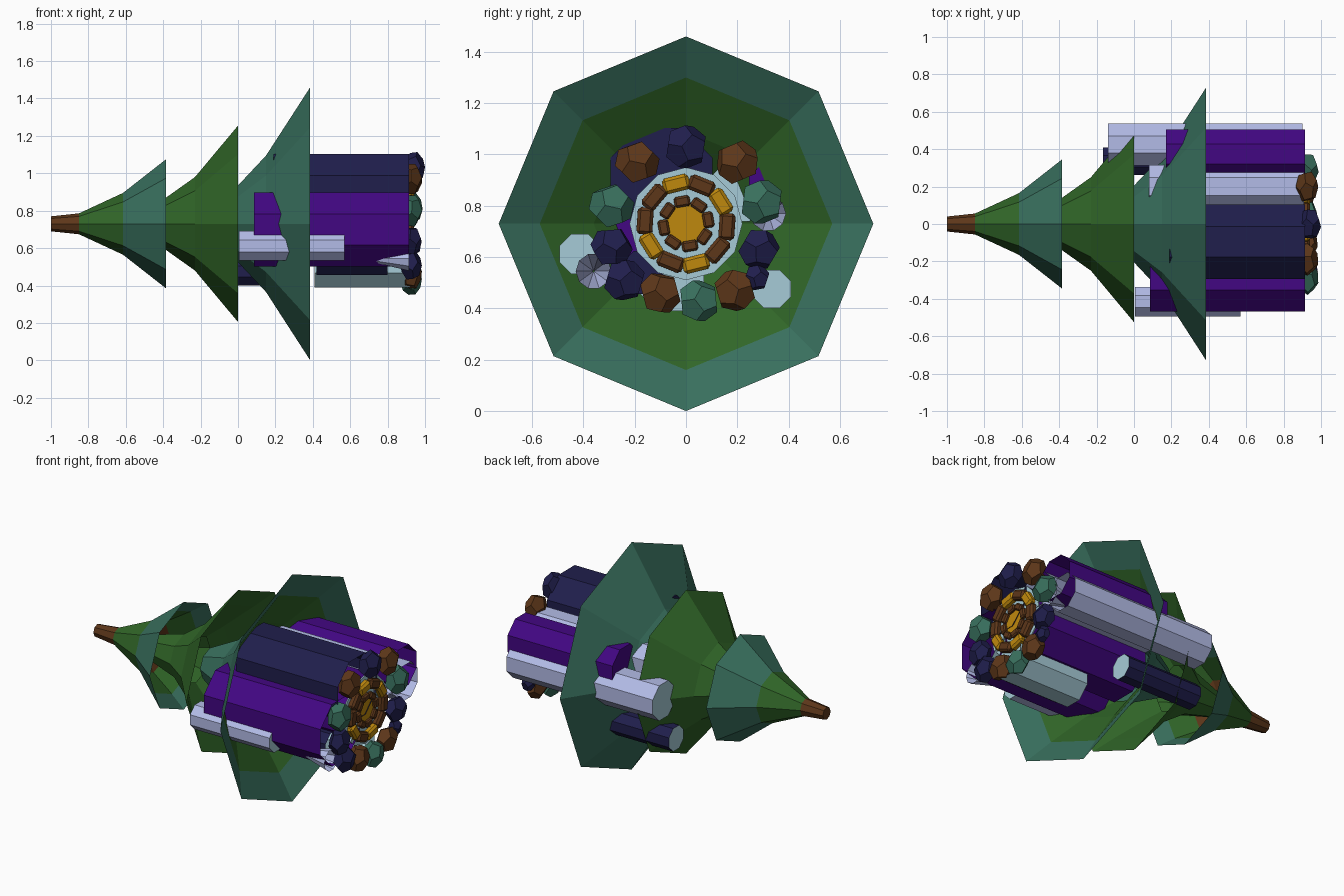
import bpy, bmesh, math, random
from mathutils import Vector, Matrix

if "Cube" in bpy.data.objects:
    bpy.data.objects.remove(bpy.data.objects["Cube"])

random.seed(4)
CZ = 0.73  # height of the long axis

def mat(name, rgb):
    m = bpy.data.materials.new(name)
    m.diffuse_color = (*rgb, 1)
    m.use_nodes = True
    m.node_tree.nodes["Principled BSDF"].inputs["Base Color"].default_value = m.diffuse_color
    return m

M = {
    "green": mat("leaf green", (0.030, 0.132, 0.021)),
    "teal": mat("pine teal", (0.040, 0.16, 0.11)),
    "brown": mat("bark brown", (0.110, 0.038, 0.010)),
    "navy": mat("navy", (0.014, 0.013, 0.072)),
    "purple": mat("purple", (0.055, 0.002, 0.225)),
    "lavender": mat("lavender", (0.45, 0.50, 0.80)),
    "pale": mat("pale blue", (0.38, 0.60, 0.68)),
    "gold": mat("gold", (0.52, 0.25, 0.004)),
}

def finish(name, bm, mats):
    me = bpy.data.meshes.new(name)
    bm.to_mesh(me)
    bm.free()
    for m in mats:
        me.materials.append(M[m])
    ob = bpy.data.objects.new(name, me)
    bpy.context.collection.objects.link(ob)
    return ob

def lathe(name, profile, bands, mats, n=8, y=0, z=CZ, phase=0, caps=()):
    """Turn (x, r) points about the x axis; bands give a material per segment,
    caps lists (profile index, material)."""
    bm = bmesh.new()
    rings = []
    for x, r in profile:
        rings.append([bm.verts.new((x, y + r * math.cos(phase + math.tau * i / n),
                                    z + r * math.sin(phase + math.tau * i / n)))
                      for i in range(n)])
    for k in range(len(rings) - 1):
        a, b = rings[k], rings[k + 1]
        for i in range(n):
            j = (i + 1) % n
            f = bm.faces.new((a[i], a[j], b[j], b[i]))
            f.material_index = mats.index(bands[k])
    for k, m in caps:
        f = bm.faces.new(rings[k] if k else rings[k][::-1])
        f.material_index = mats.index(m)
    return finish(name, bm, mats)

# tree tip and its three flaring tiers, each with a lining just inside
GT = ["green", "teal", "brown"]
lathe("trunk_tip", [(-1, 0.04), (-0.85, 0.056)], ["brown"], ["brown"], caps=[(0, "brown")])
lathe("top_tier",
      [(-0.85, 0.056), (-0.615, 0.165), (-0.385, 0.345), (-0.47, 0.268), (-0.60, 0.165), (-0.63, 0.10)],
      ["green", "teal", "teal", "green", "brown"], GT)
lathe("middle_tier",
      [(-0.60, 0.08), (-0.385, 0.14), (-0.23, 0.25), (0, 0.525), (-0.085, 0.41), (-0.22, 0.24), (-0.30, 0.15)],
      ["green", "green", "green", "green", "green", "green"], GT)
lathe("bottom_tier",
      [(-0.20, 0.10), (0, 0.205), (0.15, 0.365), (0.386, 0.73), (0.293, 0.57), (0.16, 0.36), (0.02, 0.20)],
      ["teal", "teal", "teal", "teal", "green", "green"], GT)

# eight sided tubes lying along the axis, closed at the tip side
TUBES = [
    ("core_purple_tube", "purple", "purple", 0.0, 0.73, 0.215, 0.08, 0.90, False),
    ("top_navy_tube", "navy", "navy", -0.095, 0.905, 0.215, 0.19, 0.915, False),
    ("front_purple_tube", "purple", "purple", -0.27, 0.70, 0.215, 0.085, 0.915, False),
    ("rear_purple_tube", "purple", "purple", 0.375, 0.86, 0.14, 0.17, 0.915, False),
    ("rear_lavender_tube", "lavender", "pale", 0.425, 0.745, 0.122, -0.14, 0.90, False),
    ("upper_lavender_tube", "lavender", "pale", 0.20, 0.855, 0.125, 0.08, 0.91, False),
    ("front_lavender_tube", "lavender", "pale", -0.415, 0.612, 0.085, 0.005, 0.57, True),
    ("low_navy_tube", "navy", "pale", 0.335, 0.475, 0.08, -0.165, 0.38, True),
    ("low_pale_tube", "pale", "pale", -0.06, 0.52, 0.14, 0.41, 0.92, False),
    ("low_front_navy_tube", "navy", "navy", -0.17, 0.54, 0.09, 0.42, 0.80, False),
]
for name, col, cap, y, z, r, x0, x1, both in TUBES:
    mats = [col] if col == cap else [col, cap]
    caps = [(0, cap)] + ([(1, cap)] if both else [])
    lathe(name, [(x0, r), (x1, r)], [col], mats, y=y, z=z,
          phase=math.pi / 8, caps=caps)

# small pointed cones opening toward the base
for name, y, z in (("front_spike", -0.36, 0.545), ("rear_spike", 0.32, 0.77)):
    lathe(name, [(0.65, 0.003), (0.915, 0.07)], ["lavender"], ["lavender"], n=10, y=y, z=z)

# pale plate behind the base rings
lathe("base_plate", [(0.897, 0.22), (0.905, 0.22)], ["pale"], ["pale"], n=12,
      caps=[(0, "pale"), (1, "pale")])

# chunky twelve-faced stones around the base
STONES = [
    (0.0, 1.03, 0.083, "navy"), (-0.19, 0.97, 0.083, "brown"), (0.20, 0.97, 0.083, "brown"),
    (-0.29, 0.80, 0.085, "teal"), (0.295, 0.815, 0.085, "teal"),
    (-0.29, 0.64, 0.078, "navy"), (0.285, 0.63, 0.078, "navy"),
    (-0.24, 0.51, 0.08, "navy"), (-0.10, 0.46, 0.08, "brown"),
    (0.05, 0.43, 0.08, "teal"), (0.19, 0.47, 0.08, "brown"), (0.275, 0.52, 0.05, "navy"),
]
for i, (y, z, r, col) in enumerate(STONES):
    ico = bmesh.new()
    bmesh.ops.create_icosphere(ico, subdivisions=1, radius=1)
    spin = Matrix.Rotation(random.uniform(0, 6), 4, 'X') @ Matrix.Rotation(random.uniform(0, 6), 4, 'Z')
    bm = bmesh.new()
    for f in ico.faces:
        p = spin @ (f.calc_center_median().normalized() * r * 1.06)
        bm.verts.new((0.925 + p.x * 0.7, y + p.y, z + p.z))
    ico.free()
    bmesh.ops.convex_hull(bm, input=bm.verts[:])
    bmesh.ops.dissolve_limit(bm, angle_limit=0.05, verts=bm.verts[:], edges=bm.edges[:])
    if i == 0:  # the top stone reaches the far end
        shift = 1.0 - max(v.co.x for v in bm.verts)
        bmesh.ops.translate(bm, verts=bm.verts, vec=(shift, 0, 0))
    finish(f"stone_{i + 1}", bm, [col])

# rings of bevelled blocks at the centre of the base
def block_ring(name, radius, size, x, colours, start):
    for i, col in enumerate(colours):
        a = start + math.tau * i / len(colours)
        bm = bmesh.new()
        bmesh.ops.create_cube(bm, size=1)
        bmesh.ops.scale(bm, verts=bm.verts, vec=size)
        bmesh.ops.bevel(bm, geom=bm.edges[:], offset=min(size) * 0.2, segments=1, affect='EDGES')
        pos = Vector((x, radius * math.cos(a), CZ + radius * math.sin(a)))
        bmesh.ops.transform(bm, verts=bm.verts,
                            matrix=Matrix.Translation(pos) @ Matrix.Rotation(a, 4, 'X'))
        finish(f"{name}_{i + 1}", bm, [col])

block_ring("outer_block", 0.16, (0.06, 0.062, 0.105), 0.91,
           ["brown", "gold", "brown", "gold", "brown", "brown", "gold", "brown", "gold", "brown"],
           math.radians(-4))
block_ring("inner_block", 0.088, (0.04, 0.042, 0.062), 0.91, ["brown"] * 8, math.radians(10))

# gold hub
lathe("gold_hub", [(0.895, 0.085), (0.91, 0.08)], ["gold"], ["gold"], n=8, caps=[(1, "gold")])
